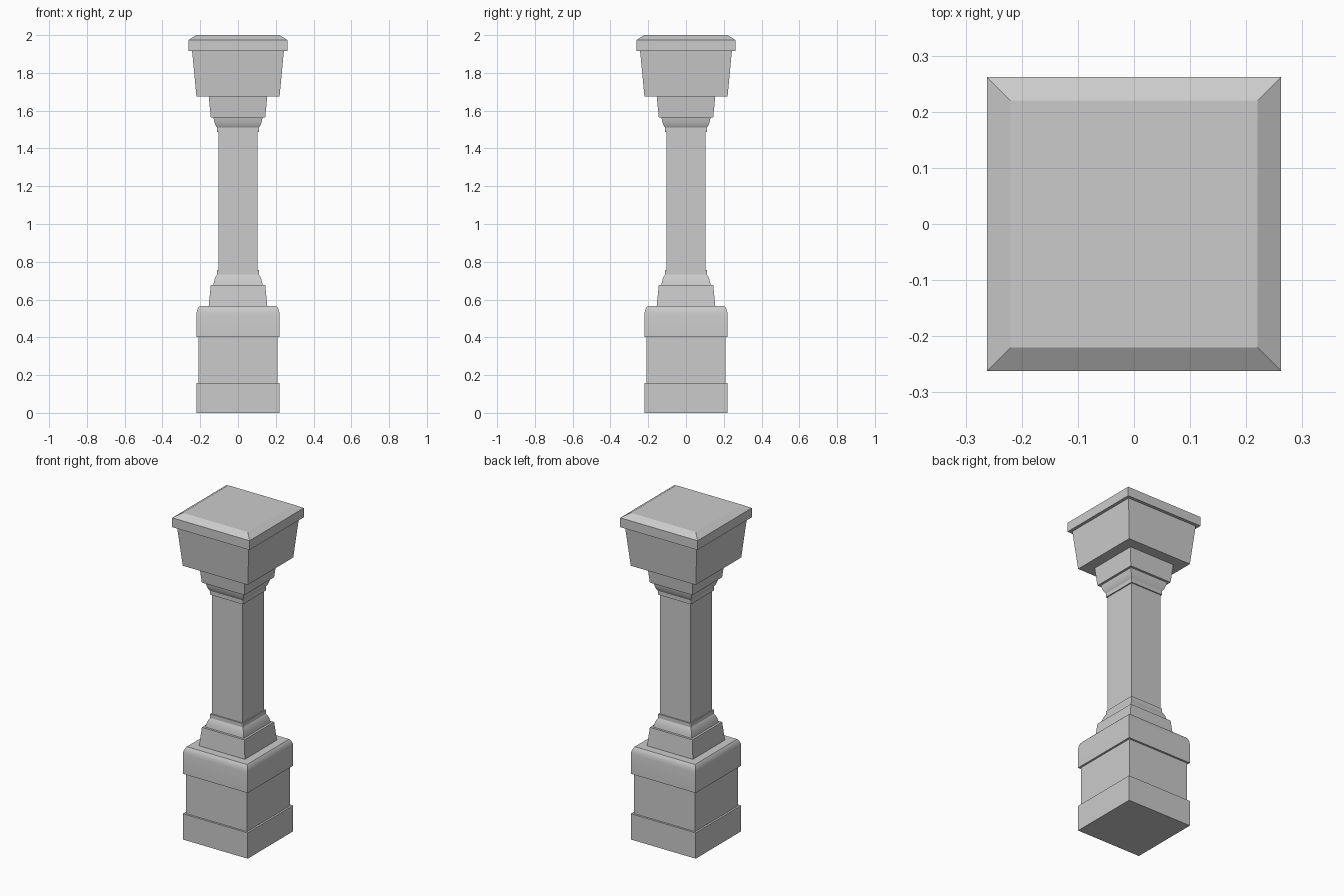
import bpy, bmesh, math

if "Cube" in bpy.data.objects:
    bpy.data.objects.remove(bpy.data.objects["Cube"])


def square_loft(name, profile, cap_bottom=False, cap_top=False):
    """Sweep a (half width, z) profile around a square plan."""
    bm = bmesh.new()
    rings = [[bm.verts.new((sx * h, sy * h, z))
              for sx, sy in ((-1, -1), (1, -1), (1, 1), (-1, 1))]
             for h, z in profile]
    for a, b in zip(rings, rings[1:]):
        for i in range(4):
            j = (i + 1) % 4
            bm.faces.new((a[i], a[j], b[j], b[i]))
    if cap_bottom:
        bm.faces.new(rings[0][::-1])
    if cap_top:
        bm.faces.new(rings[-1])
    me = bpy.data.meshes.new(name)
    bm.to_mesh(me)
    bm.free()
    ob = bpy.data.objects.new(name, me)
    bpy.context.collection.objects.link(ob)
    bpy.context.view_layer.objects.active = ob
    ob.select_set(True)
    bpy.ops.object.shade_smooth_by_angle(angle=math.radians(28))
    ob.select_set(False)
    return ob


def mirrored(profile):
    """Flip a profile about the middle of the shaft."""
    return [(h, 2.242 - z) for h, z in reversed(profile)]


# Plinth, recessed die and rounded top band
square_loft("plinth", [(0.22, 0), (0.22, 0.158), (0.208, 0.158)], cap_bottom=True)
square_loft("pedestal_die", [(0.208, 0.158), (0.208, 0.402)])
square_loft("pedestal_band", [(0.208, 0.402), (0.22, 0.402), (0.22, 0.525),
                              (0.217, 0.543), (0.211, 0.557), (0.204, 0.566),
                              (0.155, 0.566)])

# Stepped moulding at the foot of the shaft, repeated upside down at its head
moulding = [(0.155, 0.566), (0.144, 0.678), (0.13, 0.678), (0.127, 0.694),
            (0.123, 0.708), (0.118, 0.721), (0.111, 0.732),
            (0.111, 0.756), (0.104, 0.756)]
square_loft("shaft_foot", moulding)
square_loft("shaft", [(0.104, 0.756), (0.104, 1.486)])
square_loft("shaft_head", mirrored(moulding))

# Flared capital and bevelled cap slab
square_loft("capital", [(0.155, 1.676), (0.22, 1.676), (0.243, 1.917)])
square_loft("cap_slab", [(0.243, 1.917), (0.262, 1.917), (0.262, 1.974),
                         (0.22, 2.0)], cap_top=True)
